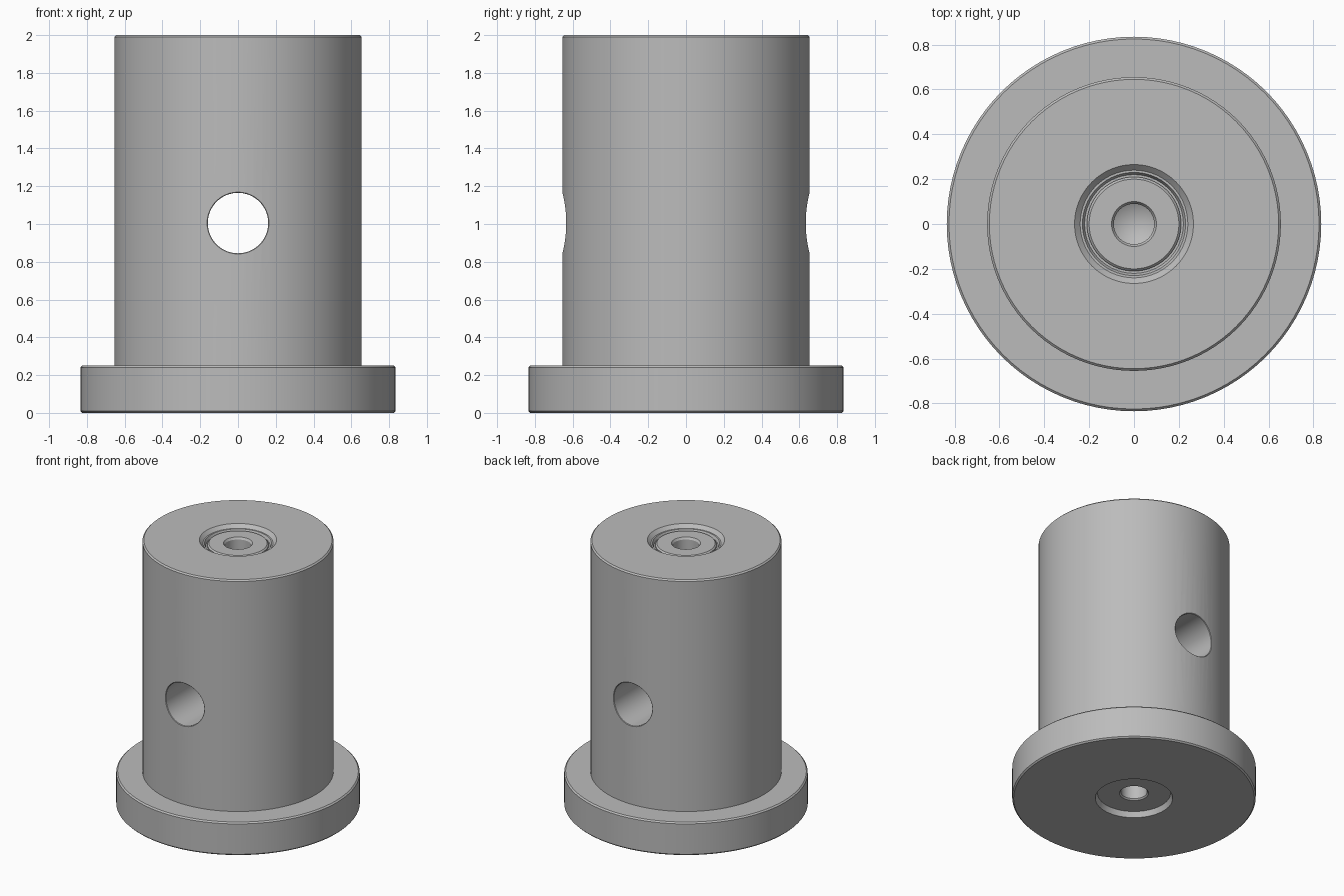
import bpy
import bmesh
from math import cos, sin, sqrt, pi, radians

cube = bpy.data.objects.get("Cube")
if cube:
    bpy.data.objects.remove(cube, do_unlink=True)

SEGMENTS = 96
BODY_R = 0.655     # barrel radius
FLANGE_R = 0.835   # foot radius
EDGE = 0.01        # small edge chamfer

steel = bpy.data.materials.new("grey steel")
steel.use_nodes = True
steel.diffuse_color = (0.5, 0.5, 0.5, 1)
steel.node_tree.nodes["Principled BSDF"].inputs["Base Color"].default_value = (0.5, 0.5, 0.5, 1)


def add_object(name, bm):
    bmesh.ops.recalc_face_normals(bm, faces=bm.faces)
    mesh = bpy.data.meshes.new(name)
    bm.to_mesh(mesh)
    bm.free()
    obj = bpy.data.objects.new(name, mesh)
    bpy.context.collection.objects.link(obj)
    obj.data.materials.append(steel)
    return obj


def lathe(name, profile):
    """Turn a closed (radius, z) profile around the z axis."""
    bm = bmesh.new()
    verts = [bm.verts.new((r, 0, z)) for r, z in profile]
    edges = [bm.edges.new(pair) for pair in zip(verts, verts[1:])]
    bmesh.ops.spin(bm, geom=verts + edges, cent=(0, 0, 0), axis=(0, 0, 1),
                   angle=2 * pi, steps=SEGMENTS, use_merge=True)
    bmesh.ops.remove_doubles(bm, verts=bm.verts, dist=0.0001)
    return add_object(name, bm)


def cross_hole_cutter(radius, z, flare):
    """Cylinder along y whose flared ends follow the barrel's curve."""
    def ring(bm, r, offset, side):
        verts = []
        for i in range(64):
            a = 2 * pi * i / 64
            x = r * cos(a)
            y = 0.8 if offset is None else sqrt(BODY_R ** 2 - x * x) + offset
            verts.append(bm.verts.new((x, side * y, z + r * sin(a))))
        return verts

    bm = bmesh.new()
    steps = [(radius + flare, None), (radius + flare, flare), (radius - flare, -flare)]
    rings = [ring(bm, r, o, -1) for r, o in steps]
    rings += [ring(bm, r, o, 1) for r, o in reversed(steps)]
    for a, b in zip(rings, rings[1:]):
        for i in range(64):
            j = (i + 1) % 64
            bm.faces.new((a[i], a[j], b[j], b[i]))
    bm.faces.new(rings[0])
    bm.faces.new(rings[-1])
    return add_object("cross_hole_cutter", bm)


# Bottom recess with a blind centre hole, then the flange and barrel,
# then the stepped top recess with its raised disc and centre hole
bottom = [(0, 0.29), (0.09, 0.24), (0.09, 0.05), (0.1, 0.04),
          (0.25, 0.04), (0.265, 0)]
outside = [(FLANGE_R - EDGE, 0), (FLANGE_R, EDGE), (FLANGE_R, 0.25 - EDGE),
           (FLANGE_R - EDGE, 0.25), (BODY_R, 0.25), (BODY_R, 2 - EDGE),
           (BODY_R - EDGE, 2)]
top = [(0.265, 2), (0.24, 1.975), (0.23, 1.975), (0.22, 1.955),
       (0.21, 1.955), (0.21, 1.965), (0.2, 1.975), (0.1, 1.975),
       (0.09, 1.96), (0.09, 1.78), (0, 1.73)]
body = lathe("flanged_barrel", bottom + outside + top)

# Through hole from front to back
cutter = cross_hole_cutter(radius=0.164, z=1.005, flare=0.004)
cutter.hide_render = True
cutter.hide_viewport = False
cut = body.modifiers.new("cross_hole", "BOOLEAN")
cut.operation = "DIFFERENCE"
cut.solver = "EXACT"
cut.object = cutter
bpy.ops.object.select_all(action="DESELECT")
body.select_set(True)
bpy.context.view_layer.objects.active = body
bpy.ops.object.modifier_apply(modifier=cut.name)
bpy.data.objects.remove(cutter, do_unlink=True)

bpy.ops.object.shade_smooth_by_angle(angle=radians(30))
